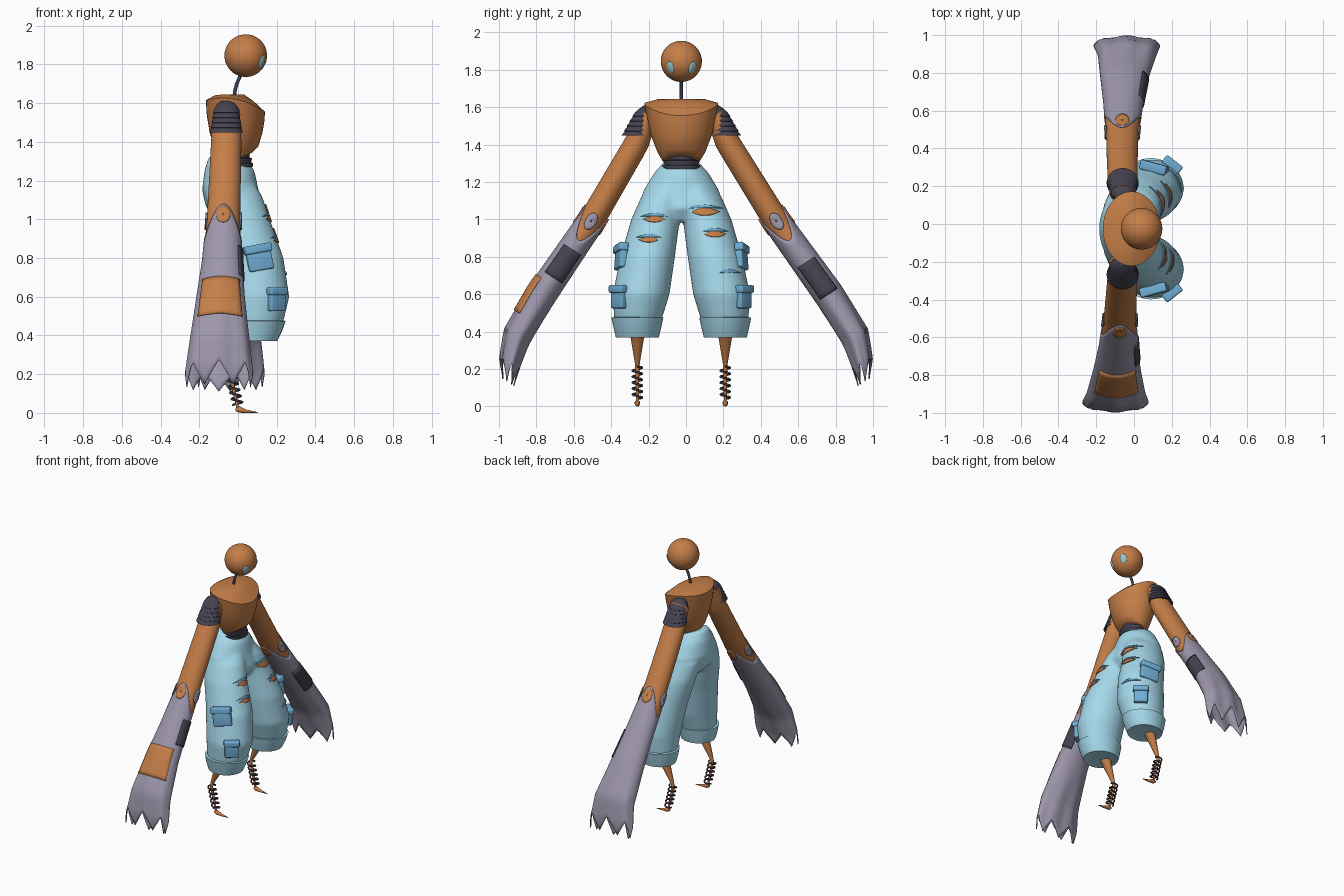
import bpy, bmesh
from math import sin, cos, pi, radians
from mathutils import Vector, Matrix

if "Cube" in bpy.data.objects:
    bpy.data.objects.remove(bpy.data.objects["Cube"])

CY = -0.025  # symmetry plane of the body
TAU = 2 * pi


def material(name, *rgb):
    m = bpy.data.materials.new(name)
    m.diffuse_color = (*rgb, 1)
    m.use_nodes = True
    m.node_tree.nodes["Principled BSDF"].inputs["Base Color"].default_value = m.diffuse_color
    return m


ORANGE = material("copper", .56, .21, .065)
BLUE = material("pale_blue", .38, .69, .83)
MID = material("pocket_blue", .16, .42, .66)
GREY = material("lilac_grey", .34, .31, .41)
DARK = material("charcoal", .06, .055, .08)
EYE = material("eye_glass", .32, .55, .58)


def finish(name, bm, mat, angle=40):
    bmesh.ops.recalc_face_normals(bm, faces=bm.faces)
    me = bpy.data.meshes.new(name)
    bm.to_mesh(me)
    bm.free()
    ob = bpy.data.objects.new(name, me)
    bpy.context.collection.objects.link(ob)
    me.materials.append(mat)
    bpy.ops.object.select_all(action='DESELECT')
    ob.select_set(True)
    bpy.context.view_layer.objects.active = ob
    bpy.ops.object.shade_smooth_by_angle(angle=radians(angle))
    return ob


def skin(bm, rows, wrap=True, caps=True):
    vs = [[bm.verts.new(p) for p in r] for r in rows]
    n = len(rows[0])
    for a, b in zip(vs, vs[1:]):
        for i in range(n if wrap else n - 1):
            j = (i + 1) % n
            bm.faces.new((a[i], a[j], b[j], b[i]))
    if caps:
        bm.faces.new(vs[0])
        bm.faces.new(vs[-1])


def loft(name, rows, mat, wrap=True, caps=True, angle=40):
    bm = bmesh.new()
    skin(bm, rows, wrap, caps)
    return finish(name, bm, mat, angle)


def ring(x, y, z, rx, ry, dz=0, dz2=0, n=40):
    return [(x + rx * cos(a), y + ry * sin(a), z + dz * cos(a) + dz2 * sin(a) ** 2)
            for a in (TAU * i / n for i in range(n))]


def solid(ob, t):
    m = ob.modifiers.new("thickness", 'SOLIDIFY')
    m.thickness, m.offset = t, 0
    return ob


def ball(name, loc, scale, mat, rot=None):
    bm = bmesh.new()
    M = Matrix.LocRotScale(Vector(loc), rot, Vector(scale))
    bmesh.ops.create_uvsphere(bm, u_segments=40, v_segments=24, radius=1, matrix=M)
    return finish(name, bm, mat)


def wire(name, pts, r, mat):
    cu = bpy.data.curves.new(name, 'CURVE')
    cu.dimensions, cu.bevel_depth, cu.bevel_resolution = '3D', r, 2
    cu.use_fill_caps = True
    sp = cu.splines.new('POLY')
    sp.points.add(len(pts) - 1)
    for q, p in zip(sp.points, pts):
        q.co = (*p, 1)
    cu.materials.append(mat)
    ob = bpy.data.objects.new(name, cu)
    bpy.context.collection.objects.link(ob)


def interp(table, z):
    # rows start with z, descending
    for a, b in zip(table, table[1:]):
        if z >= b[0] or b is table[-1]:
            f = (a[0] - z) / (a[0] - b[0])
            return [p + (q - p) * f for p, q in zip(a[1:], b[1:])]


# Head, eyes and neck
HEAD = Vector((.04, CY, 1.845))
ball("head", HEAD, (.11, .11, .11), ORANGE)
for s in (-1, 1):
    d = Vector((.78, s * .55, -.32)).normalized()
    ball("eye", HEAD + d * .106, (.023, .034, .009), EYE, d.to_track_quat('Z', 'Y'))
wire("neck", [(-.02 + .05 * (i / 8) ** 2, CY, 1.62 + .15 * i / 8) for i in range(9)], .009, DARK)

# Torso with tilted crisp rim
loft("torso", [ring(0, CY, 1.315, .075, .10, .03), ring(-.005, CY, 1.36, .11, .128, .015),
               ring(-.01, CY, 1.45, .137, .163), ring(-.013, CY, 1.53, .15, .185, -.02, .02),
               ring(-.013, CY, 1.585, .152, .197, -.03, .035), ring(-.02, CY, 1.625, .1, .13, -.015, .015),
               ring(-.02, CY, 1.645, .05, .06)], ORANGE, angle=35)

# Ribbed waist
rows = []
for i in range(6):
    z = 1.22 + i * .025
    r = .1 - .035 * abs(i - 2.2) / 3
    rows += [ring(-.01, CY, z, r * .88, r), ring(-.01, CY, z + .02, r * .9, r * 1.03), ring(-.01, CY, z + .021, r * .8, r * .9)]
loft("waist", rows, DARK, angle=30)

# Trousers: hips and two legs fused into one smooth skin
LEG = [(1.18, -.03, .07, .12, .09), (1.12, -.02, .095, .145, .12), (1.0, .01, .138, .155, .13),
       (.8, .07, .18, .165, .146), (.6, .10, .215, .165, .152), (.48, .092, .23, .145, .13),
       (.39, .08, .235, .115, .108)]  # z, x, offset, rx, ry
bm = bmesh.new()
skin(bm, [ring(-.04, CY, 1.305, .108, .092, -.025), ring(-.042, CY, 1.25, .13, .145, -.01),
          ring(-.04, CY, 1.15, .146, .205), ring(-.015, CY, 1.06, .15, .21), ring(0, CY, .99, .1, .11)])
for s in (-1, 1):
    skin(bm, [ring(x, CY + s * d, z, rx, ry) for z, x, d, rx, ry in LEG])
trousers = finish("trousers", bm, BLUE)
m = trousers.modifiers.new("fuse", 'REMESH')
m.mode, m.voxel_size, m.use_smooth_shade = 'VOXEL', .012, True
m = trousers.modifiers.new("relax", 'SMOOTH')
m.factor, m.iterations = .5, 8


def leg_point(s, z, a, off=0):
    x, d, rx, ry = interp(LEG, z)
    return Vector((x + (rx + off) * sin(a), CY + s * (d + (ry + off) * cos(a)), z))


def rip(s, y, z, w, h, mat, bend=0):
    # lens-shaped tear laid on the front of a leg
    rows = []
    x, d, rx, ry = interp(LEG, z)
    for k in range(5):
        row = []
        for i in range(15):
            u = i / 7 - 1
            yy = y + u * w / 2
            e = max(-.98, min(.98, (yy - CY - s * d) / ry))
            v = (k / 2 - 1) * h / 2 * (1 - u * u)
            row.append((x + rx * (1 - e * e) ** .5, yy, z + v + bend * (1 - u * u)))
        rows.append(row)
    ob = loft("trouser_rip", rows, mat, False, False)
    m = ob.modifiers.new("cling", 'SHRINKWRAP')
    m.target, m.wrap_mode, m.offset = trousers, 'ABOVE_SURFACE', .004
    solid(ob, .006)


for s, y, z, w, h in ((-1, -.17, 1.0, .14, .035), (-1, -.2, .89, .13, .03),
                      (1, .105, 1.04, .18, .045), (1, .155, .92, .14, .035), (1, .23, .71, .12, .006)):
    if h > .01:
        rip(s, y, z, w * .8, h, ORANGE)
    rip(s, y, z + h * .4, w, .018, MID, .012)


def box(name, M, size, mat):
    bm = bmesh.new()
    bmesh.ops.create_cube(bm, size=1, matrix=M @ Matrix.Diagonal((*size, 1)))
    bmesh.ops.bevel(bm, geom=bm.edges[:], offset=.009, segments=3, affect='EDGES', profile=.5)
    finish(name, bm, mat)


for s in (-1, 1):
    side = "right" if s < 0 else "left"
    fy = CY + s * .235
    # Cargo pockets
    for z, a, w, h, tilt in ((.80, 14, .13, .13, 10), (.585, 38, .095, .12, 0)):
        a = radians(a)
        p = leg_point(s, z, a)
        out = Vector((sin(a), s * cos(a), .12 if z > .7 else 0))
        M = (Matrix.Translation(p) @ out.to_track_quat('Z', 'Y').to_matrix().to_4x4()
             @ Matrix.Rotation(radians(-s * tilt), 4, 'Z'))
        box(side + "_pocket", M, (w, h, .04), MID)
        box(side + "_pocket_flap", M @ Matrix.Translation((0, h * .36, .006)), (w + .014, h * .34, .05), MID)
    # Turned-up cuff
    loft(side + "_cuff", [ring(.08, fy, .375, .10, .095), ring(.08, fy, .37, .122, .115),
                          ring(.085, fy, .42, .142, .127), ring(.09, fy, .475, .156, .139),
                          ring(.09, fy, .478, .138, .122)], BLUE)
    # Shin, spring and pointed foot
    loft(side + "_shin", [ring(.06, fy, .45, .05, .05, n=20), ring(.035, fy, .38, .038, .038, n=20),
                          ring(-.032, fy, .23, .013, .013, n=20), ring(-.04, fy, .20, .011, .011, n=20),
                          ring(0, fy, .02, .007, .007, n=20)], ORANGE)
    wire(side + "_spring", [(-.04 + .04 * t + .026 * cos(t * 5.5 * TAU), fy + .026 * sin(t * 5.5 * TAU), .215 - .175 * t)
                            for t in (i / 88 for i in range(89))], .0055, DARK)
    bm = bmesh.new()
    skin(bm, [[(x, fy + r * cos(a), zc + h * sin(a)) for a in (TAU * i / 16 for i in range(16))]
              for x, zc, r, h in ((-.012, .018, .008, .008), (.005, .018, .015, .017), (.04, .009, .011, .009), (.1, .002, .002, .002))])
    finish(side + "_foot", bm, ORANGE)

# Arms: z, x, y, half width in x, half thickness
ARM = [(1.56, -.06, .205, .068, .055), (1.42, -.06, .257, .078, .066), (.99, -.075, .507, .086, .07),
       (.78, -.082, .65, .1, .074), (.6, -.09, .772, .12, .077), (.37, -.095, .905, .15, .073),
       (.22, -.098, .945, .168, .055), (.08, -.10, .955, .175, .03)]
for s in (-1, 1):
    side = "right" if s < 0 else "left"

    def surf(z, a, off=0):
        x, y, rx, rn = interp(ARM, z)
        t = min(1, (1.56 - z) / 1.2)
        if s > 0:
            y += -.045 * (1 - t)
            x += .06 * t * t
        fold = 1 + .12 * cos(7 * a) * max(0, .6 - z) / .5
        n, w = (rn * fold + off) * cos(a), (rx * (1 + (fold - 1) * .3) + off) * sin(a)
        return (x + w, s * (y + .84 * n), z + .54 * n)

    N = 84
    ang = [TAU * i / N for i in range(N)]
    edge = lambda a: .965 + .075 * cos(2 * a)
    hem = lambda a: .13 + .11 * abs((a * 7 / TAU % 1) * 2 - 1)
    span = lambda f, g, k, off: [[surf(f(a) + (g(a) - f(a)) * i / k, a, off) for a in ang] for i in range(k + 1)]
    loft(side + "_upper_arm", span(lambda a: 1.56, lambda a: edge(a) - .02, 12, 0), ORANGE)
    solid(loft(side + "_sleeve", span(edge, hem, 24, .002), GREY, True, False, 60), .006)

    def patch(name, z0, z1, a0, a1, mat):
        solid(loft(name, [[surf(z0 + (z1 - z0) * i / 8, radians(a0 + (a1 - a0) * j / 12), .007)
                           for j in range(13)] for i in range(9)], mat, False, False), .008)

    # Cloth patches
    if s < 0:
        patch("right_dark_patch", .84, .69, 52, 132, DARK)
        patch("right_copper_patch", .66, .47, -52, 52, ORANGE)
    else:
        patch("left_dark_patch", .77, .60, 50, 128, DARK)
    # Oval elbow dots on four sides
    for k, (z, mat) in enumerate(((.985, ORANGE), (.99, GREY), (1.0, ORANGE), (.99, GREY))):
        rows = [[surf(z + .042 * r * cos(b), k * pi / 2 + .4 * r * sin(b), .006)
                 for b in (TAU * i / 24 for i in range(24))] for r in (1, .7, .4, .1)]
        solid(loft(side + "_elbow_dot", rows, mat, True, False), .006)
    # Ribbed shoulder cap
    rows = [ring(-.06, CY + s * .175, 1.612, .02, .02), ring(-.06, CY + s * .183, 1.598, .045, .035)]
    for i in range(5):
        z, y, r = 1.575 - i * .026, .192 + i * .0105, .06 + i * .0045
        rows += [ring(-.06, CY + s * y, z, r, r * .88), ring(-.06, CY + s * (y + .009), z - .023, r + .007, (r + .007) * .92)]
    loft(side + "_shoulder", rows, DARK, angle=25)
